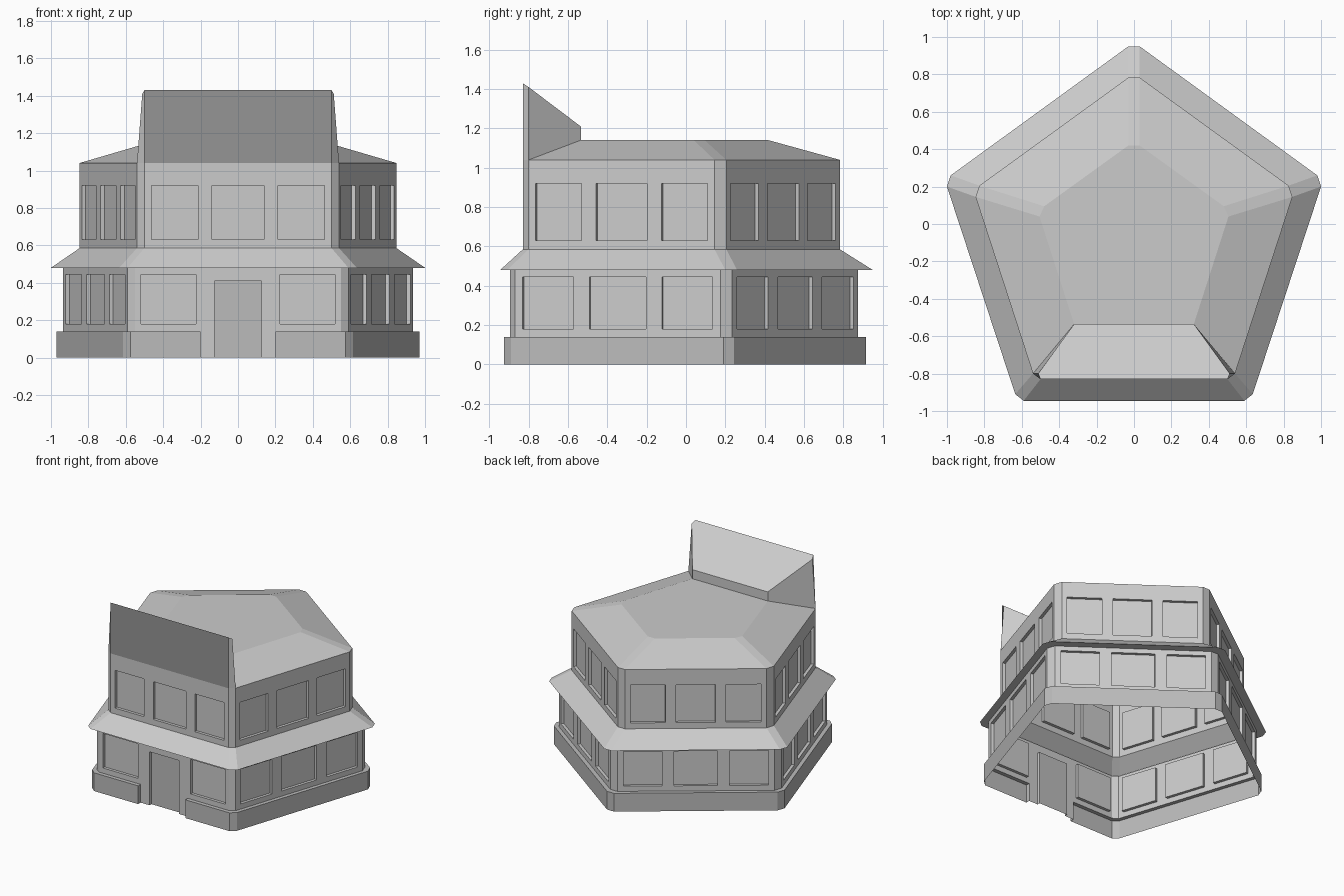
import bpy, bmesh
from mathutils import Vector

if "Cube" in bpy.data.objects:
    bpy.data.objects.remove(bpy.data.objects["Cube"])

def ring(half):
    """Full counter-clockwise outline from its right half; the last edge is the front."""
    return half + [(-x, y) for x, y in reversed(half)]

BASE = ring([(.575, -.925), (.615, -.89), (.97, .19), (.95, .245), (.03, .915)])
LOW = ring([(.55, -.895), (.59, -.87), (.935, .175), (.915, .235), (.03, .875)])
EAVE = ring([(.59, -.945), (.635, -.91), (1.0, .20), (.98, .26), (.03, .95)])
UP = ring([(.50, -.83), (.54, -.80), (.847, .145), (.827, .205), (.03, .783)])
TOP = ring([(.32, -.535), (.32, -.535), (.505, .04), (.48, .095), (.03, .42)])
FRONT, N = 9, 10
DEPTH = .022
BAYS = [(.038, .285), (.362, .638), (.715, .962)]

def material(name, v):
    m = bpy.data.materials.new(name)
    m.diffuse_color = (v, v, v, 1)
    m.use_nodes = True
    m.node_tree.nodes["Principled BSDF"].inputs["Base Color"].default_value = m.diffuse_color
    return m

def build(name, faces, mat=None):
    bm = bmesh.new()
    for f in faces:
        pts = []
        for p in f:
            p = Vector(p)
            if all((p - q).length > 1e-5 for q in pts):
                pts.append(p)
        if len(pts) > 2:
            bm.faces.new([bm.verts.new(p) for p in pts])
    bmesh.ops.remove_doubles(bm, verts=bm.verts, dist=1e-5)
    me = bpy.data.meshes.new(name)
    bm.to_mesh(me)
    bm.free()
    ob = bpy.data.objects.new(name, me)
    bpy.context.collection.objects.link(ob)
    if mat:
        me.materials.append(mat)
    return ob

def band(r0, z0, r1, z1, skip=()):
    return [[(*r0[i], z0), (*r0[(i + 1) % N], z0), (*r1[(i + 1) % N], z1), (*r1[i], z1)]
            for i in range(N) if i not in skip]

def wall(p, q, z0, z1, rects, out, panes):
    """Flat wall from p to q with recessed panels (t0, t1, z0, z1)."""
    p, q = Vector(p), Vector(q)
    d = (q - p).normalized()
    inward = Vector((-d.y, d.x)) * DEPTH

    def pt(t, z, deep=False):
        v = p.lerp(q, t) + (inward if deep else Vector((0, 0)))
        return (v.x, v.y, z)
    ts = sorted({0, 1, *[t for r in rects for t in r[:2]]})
    zs = sorted({z0, z1, *[z for r in rects for z in r[2:]]})
    for a, b in zip(ts, ts[1:]):
        for c, e in zip(zs, zs[1:]):
            if not any(r[0] <= a and b <= r[1] and r[2] <= c and e <= r[3] for r in rects):
                out.append([pt(a, c), pt(b, c), pt(b, e), pt(a, e)])
    for a, b, c, e in rects:
        loop = [(a, c), (b, c), (b, e), (a, e)]
        panes.append([pt(*k, True) for k in loop])
        for k, m in zip(loop, loop[1:] + loop[:1]):
            if not (k[1] == m[1] == 0):      # no sill at ground level
                out.append([pt(*k), pt(*m), pt(*m, True), pt(*k, True)])

def storey(r, z0, z1, w0, w1, out, panes, skip=()):
    for i in range(N):
        if i in skip:
            continue
        long = i % 2 == 1
        wall(r[i], r[(i + 1) % N], z0, z1, [(a, b, w0, w1) for a, b in BAYS] if long else [], out, panes)

dark = material("dark_grey", .3)
mid = material("mid_grey", .5)

# Foundation: skirt, ledge and the doorway gap
yb, yl, H = BASE[0][1], LOW[0][1], .14
skirt = band(BASE, 0, BASE, H, [FRONT]) + band(BASE, H, LOW, H, [FRONT])
for s in (1, -1):
    xb, xl, g = s * BASE[0][0], s * LOW[0][0], s * .2
    parts = [[(g, yb, 0), (xb, yb, 0), (xb, yb, H), (g, yb, H)],
             [(g, yb, H), (xb, yb, H), (xl, yl, H), (g, yl, H)],
             [(g, yl, 0), (g, yb, 0), (g, yb, H), (g, yl, H)]]
    skirt += [f[::s] for f in parts]
build("foundation", skirt, mid)

# Ground floor walls, windows and door
walls, panes, door = [], [], []
storey(LOW, H, .48, .18, .445, walls, panes, [FRONT])
wall((-.55, yl), (-.2, yl), H, .48, [(.086, .93, .18, .445)], walls, panes)
wall((.2, yl), (.55, yl), H, .48, [(.07, .914, .18, .445)], walls, panes)
wall((-.2, yl), (.2, yl), 0, .48, [(.1875, .8125, 0, .41)], walls, door)
build("lower_walls", walls)
build("lower_windows", panes)
build("door", door, mid)

# Skirt roof between the storeys
build("eave", band(LOW, .48, EAVE, .48) + band(EAVE, .48, UP, .585))

# Upper floor walls and windows
walls, panes = [], []
storey(UP, .585, 1.04, .63, .92, walls, panes)
build("upper_walls", walls)
build("upper_windows", panes)

# Main roof with a flat top
roof = band(UP, 1.04, TOP, 1.14, [0, 8, FRONT])
roof.append([(*p, 1.14) for p in TOP])
build("roof", roof)

# Raised front parapet: sign board, sides, sloping back
a0, a1 = (.5, -.83, 1.04), (.5, -.83, 1.43)
b0, b1 = (.54, -.80, 1.04), (.512, -.80, 1.41)
c0, c1 = (.32, -.535, 1.14), (.32, -.535, 1.21)
mir = lambda p: (-p[0], p[1], p[2])
sides = [[a0, b0, b1, a1], [b0, c0, c1, b1]]
sides += [[mir(p) for p in reversed(f)] for f in sides]
build("parapet", sides + [[c0, mir(c0), mir(c1), c1],
                          [a1, b1, c1, mir(c1), mir(b1), mir(a1)]])
build("front_board", [[mir(a0), a0, a1, mir(a1)]], dark)
